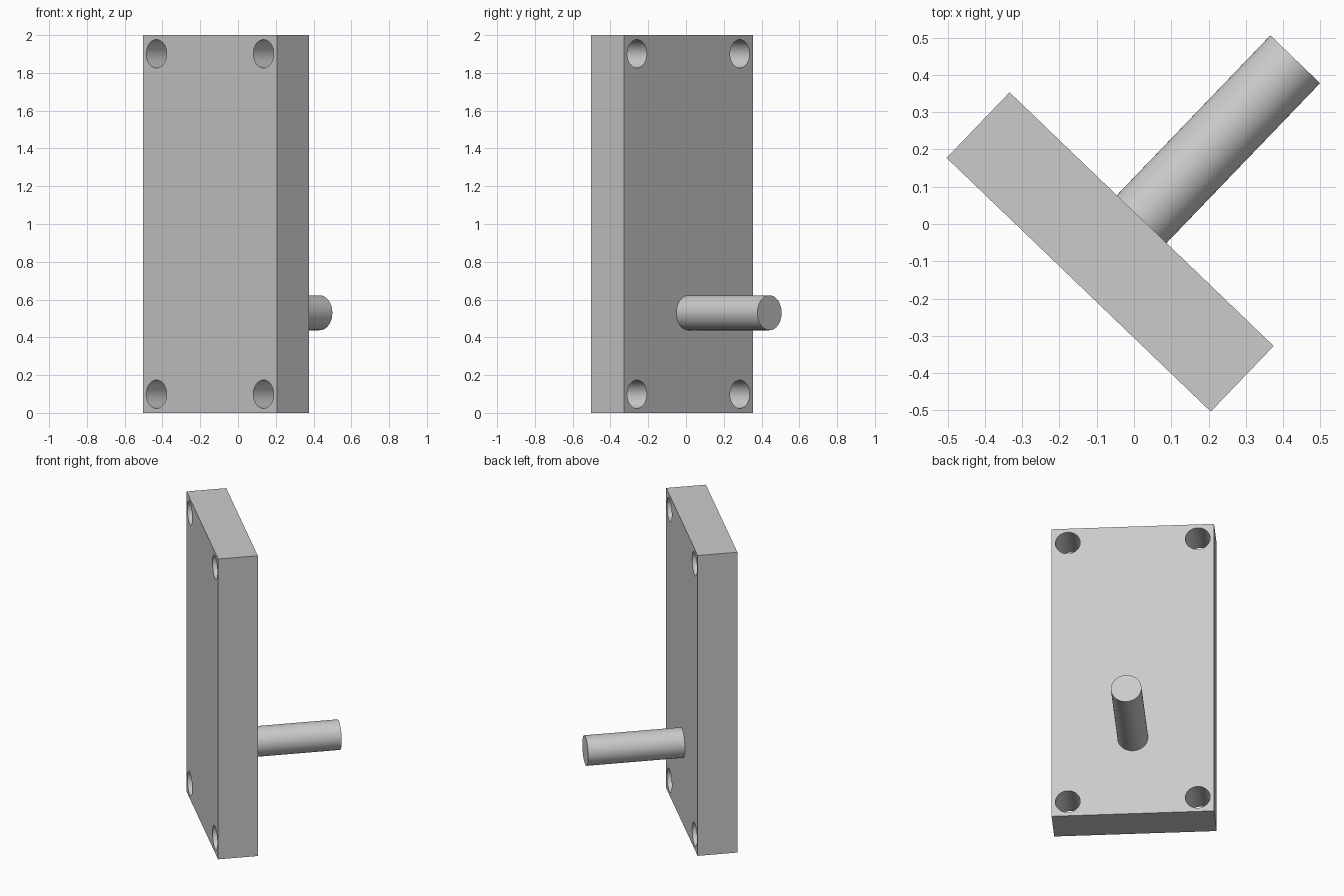
import bpy
import math
from mathutils import Matrix

cube = bpy.data.objects.get("Cube")
if cube:
    bpy.data.objects.remove(cube, do_unlink=True)

WIDTH, DEPTH, HEIGHT = 0.983, 0.244, 2.0
ROD_RADIUS, ROD_LENGTH, ROD_Z = 0.0925, 0.595, 0.53
HOLE_RADIUS, HOLE_X, HOLE_INSET = 0.075, 0.393, 0.099

grey = bpy.data.materials.new("light_grey")
grey.use_nodes = True
color = (0.6, 0.6, 0.6, 1)
grey.diffuse_color = color
grey.node_tree.nodes["Principled BSDF"].inputs["Base Color"].default_value = color

# Everything is built square to the plate, then turned together
turn = Matrix.Translation((-0.064, -0.075, 0)) @ Matrix.Rotation(math.radians(-43.85), 4, "Z")


def cylinder_along_y(name, radius, length, location):
    bpy.ops.mesh.primitive_cylinder_add(vertices=64, radius=radius, depth=length,
                                        location=location, rotation=(math.pi / 2, 0, 0))
    obj = bpy.context.object
    obj.name = name
    return obj


def finish(obj):
    bpy.ops.object.select_all(action="DESELECT")
    obj.select_set(True)
    bpy.context.view_layer.objects.active = obj
    bpy.ops.object.shade_smooth_by_angle(angle=math.radians(30))
    obj.data.materials.clear()
    obj.data.materials.append(grey)
    bpy.context.view_layer.update()
    obj.matrix_world = turn @ obj.matrix_world


# Upright plate
bpy.ops.mesh.primitive_cube_add(size=1, location=(0, 0, HEIGHT / 2))
plate = bpy.context.object
plate.name = "mounting_plate"
plate.scale = (WIDTH, DEPTH, HEIGHT)
bpy.ops.object.transform_apply(location=False, rotation=False, scale=True)

# Four corner holes through the plate
for x in (-HOLE_X, HOLE_X):
    for z in (HOLE_INSET, HEIGHT - HOLE_INSET):
        cutter = cylinder_along_y("hole_cutter", HOLE_RADIUS, DEPTH * 2, (x, 0, z))
        cutter.hide_render = True
        hole = plate.modifiers.new("corner_hole", "BOOLEAN")
        hole.operation = "DIFFERENCE"
        hole.solver = "EXACT"
        hole.object = cutter
        bpy.context.view_layer.objects.active = plate
        bpy.ops.object.modifier_apply(modifier=hole.name)
        bpy.data.objects.remove(cutter, do_unlink=True)
finish(plate)

# Rod standing out from the back face
rod = cylinder_along_y("rod", ROD_RADIUS, ROD_LENGTH, (0, (DEPTH + ROD_LENGTH) / 2, ROD_Z))
finish(rod)
